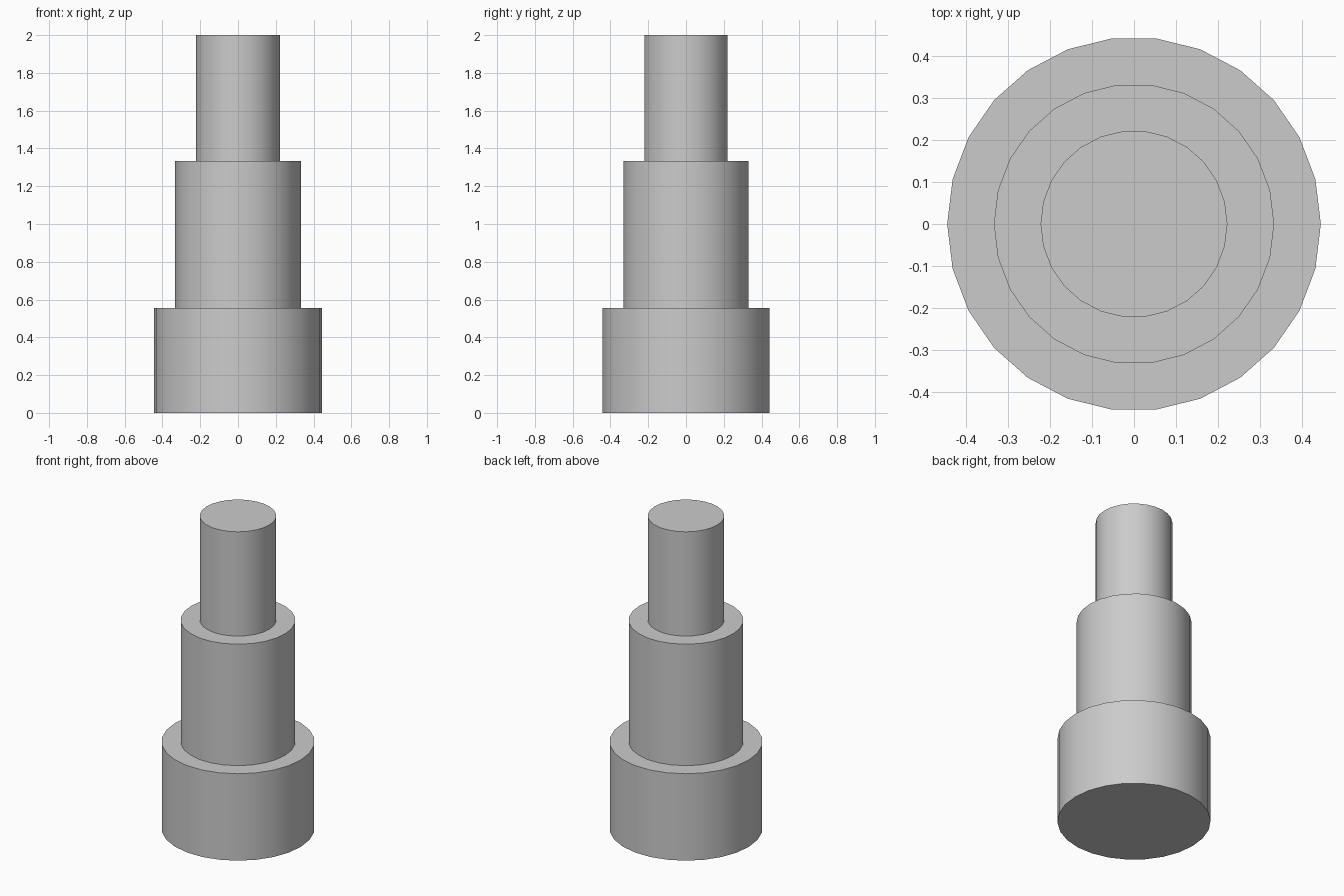
import bpy
import math

cube = bpy.data.objects.get("Cube")
if cube:
    bpy.data.objects.remove(cube, do_unlink=True)

# Single plain grey
grey = bpy.data.materials.new("plain_grey")
grey.use_nodes = True
colour = (0.6, 0.6, 0.6, 1)
grey.diffuse_color = colour
grey.node_tree.nodes["Principled BSDF"].inputs["Base Color"].default_value = colour

SIDES = 26


def add_step(name, radius, bottom, top):
    """Smooth-sided cylinder with a corner on the x axis."""
    bpy.ops.mesh.primitive_cylinder_add(
        vertices=SIDES, radius=radius, depth=top - bottom,
        location=(0, 0, (bottom + top) / 2), rotation=(0, 0, math.pi / 2))
    step = bpy.context.object
    step.name = name
    step.data.materials.append(grey)
    bpy.ops.object.shade_smooth_by_angle(angle=math.radians(30))


# Three stacked steps of a stepped shaft
add_step("base_step", 0.444, 0, 0.556)
add_step("middle_step", 0.333, 0.556, 1.333)
add_step("top_step", 0.222, 1.333, 2)
